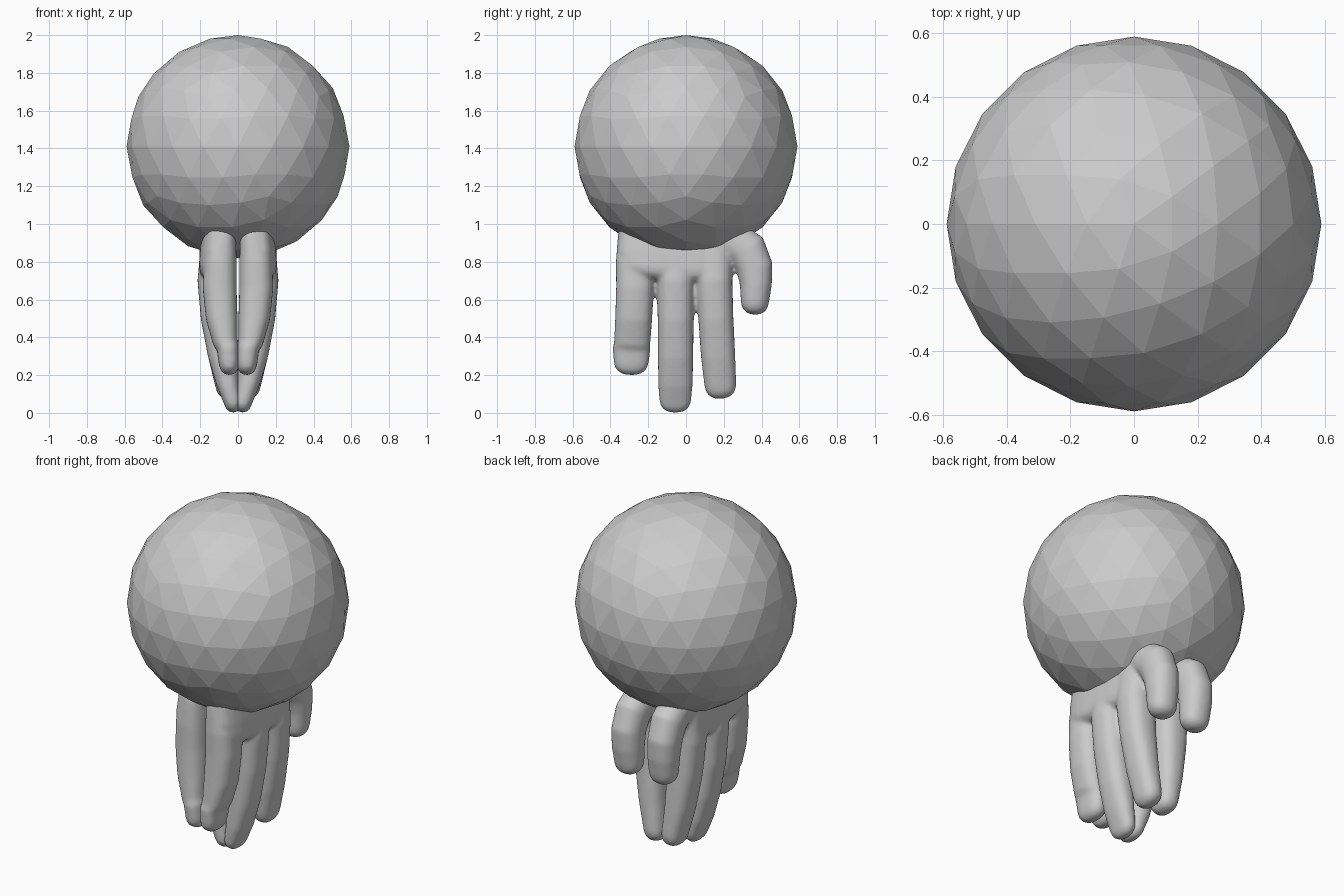
import bpy, bmesh, math
from mathutils import Vector

if "Cube" in bpy.data.objects:
    bpy.data.objects.remove(bpy.data.objects["Cube"])

SIDES = 24


def sweep(bm, path, power=2.4):
    """Loft superellipse rings along (x, y, z, half_x, half_y) points, rounded at the end."""
    pts = [Vector(p[:3]) for p in path]
    rings = []
    for i, p in enumerate(path):
        t = (pts[min(i + 1, len(pts) - 1)] - pts[max(i - 1, 0)]).normalized()
        rings.append((pts[i], t, p[3], p[4]))
    # rounded tip
    c, t, rx, ry = rings[-1]
    for a in (25, 45, 65, 80):
        a = math.radians(a)
        k = math.cos(a) ** 0.8
        rings.append((c + t * math.sin(a) * 0.07, t, rx * k, ry * k))
    loops = []
    for c, t, rx, ry in rings:
        u = Vector((1, 0, 0))
        u = (u - t * u.dot(t)).normalized()
        v = t.cross(u)
        loop = []
        for s in range(SIDES):
            a = 2 * math.pi * s / SIDES
            ca, sa = math.cos(a), math.sin(a)
            e = 2 / power
            loop.append(bm.verts.new(c + u * rx * math.copysign(abs(ca) ** e, ca)
                                     + v * ry * math.copysign(abs(sa) ** e, sa)))
        loops.append(loop)
    for l0, l1 in zip(loops, loops[1:]):
        for s in range(SIDES):
            n = (s + 1) % SIDES
            bm.faces.new((l0[s], l0[n], l1[n], l1[s]))
    bm.faces.new(loops[0][::-1])
    bm.faces.new(loops[-1])


# Faceted ball
bpy.ops.mesh.primitive_ico_sphere_add(subdivisions=3, radius=0.59, location=(0, 0, 1.41),
                                      rotation=(0, 0, math.pi))
bpy.context.object.name = "faceted_ball"

# One hand: palm, three hanging fingers and a thumb, fused and mirrored
bm = bmesh.new()
# palm
sweep(bm, [(0.09, -0.04, 1.08, 0.09, 0.27), (0.095, -0.05, 0.95, 0.095, 0.305),
           (0.105, -0.055, 0.84, 0.098, 0.307), (0.108, -0.06, 0.76, 0.1, 0.295)], 3)
# little finger
sweep(bm, [(0.08, -0.26, 0.95, 0.07, 0.10), (0.095, -0.268, 0.8, 0.088, 0.103),
           (0.097, -0.27, 0.66, 0.09, 0.1), (0.086, -0.277, 0.5, 0.084, 0.098),
           (0.066, -0.285, 0.37, 0.066, 0.096), (0.053, -0.288, 0.34, 0.06, 0.1),
           (0.048, -0.29, 0.27, 0.055, 0.093)])
# middle finger
sweep(bm, [(0.1, -0.055, 0.95, 0.09, 0.095), (0.113, -0.055, 0.7, 0.102, 0.098),
           (0.105, -0.055, 0.5, 0.092, 0.095), (0.08, -0.055, 0.3, 0.078, 0.094),
           (0.053, -0.056, 0.15, 0.06, 0.091), (0.032, -0.057, 0.07, 0.048, 0.085)])
# index finger
sweep(bm, [(0.1, 0.14, 0.95, 0.09, 0.11), (0.112, 0.148, 0.7, 0.1, 0.098),
           (0.104, 0.158, 0.5, 0.09, 0.093), (0.083, 0.17, 0.3, 0.075, 0.091),
           (0.058, 0.182, 0.145, 0.062, 0.084)])
# thumb
sweep(bm, [(0.1, 0.12, 0.95, 0.085, 0.1), (0.11, 0.24, 0.92, 0.09, 0.105),
           (0.115, 0.325, 0.86, 0.09, 0.107), (0.117, 0.363, 0.77, 0.088, 0.098),
           (0.115, 0.37, 0.68, 0.086, 0.085), (0.112, 0.365, 0.59, 0.08, 0.075)], 2.2)
bmesh.ops.recalc_face_normals(bm, faces=bm.faces[:])
mesh = bpy.data.meshes.new("hands")
bm.to_mesh(mesh)
bm.free()
hands = bpy.data.objects.new("hands", mesh)
bpy.context.collection.objects.link(hands)

remesh = hands.modifiers.new("fuse", 'REMESH')
remesh.mode = 'VOXEL'
remesh.voxel_size = 0.011
remesh.use_smooth_shade = True
smooth = hands.modifiers.new("soften", 'SMOOTH')
smooth.factor = 0.5
smooth.iterations = 6
mirror = hands.modifiers.new("other_hand", 'MIRROR')
mirror.use_mirror_merge = False
